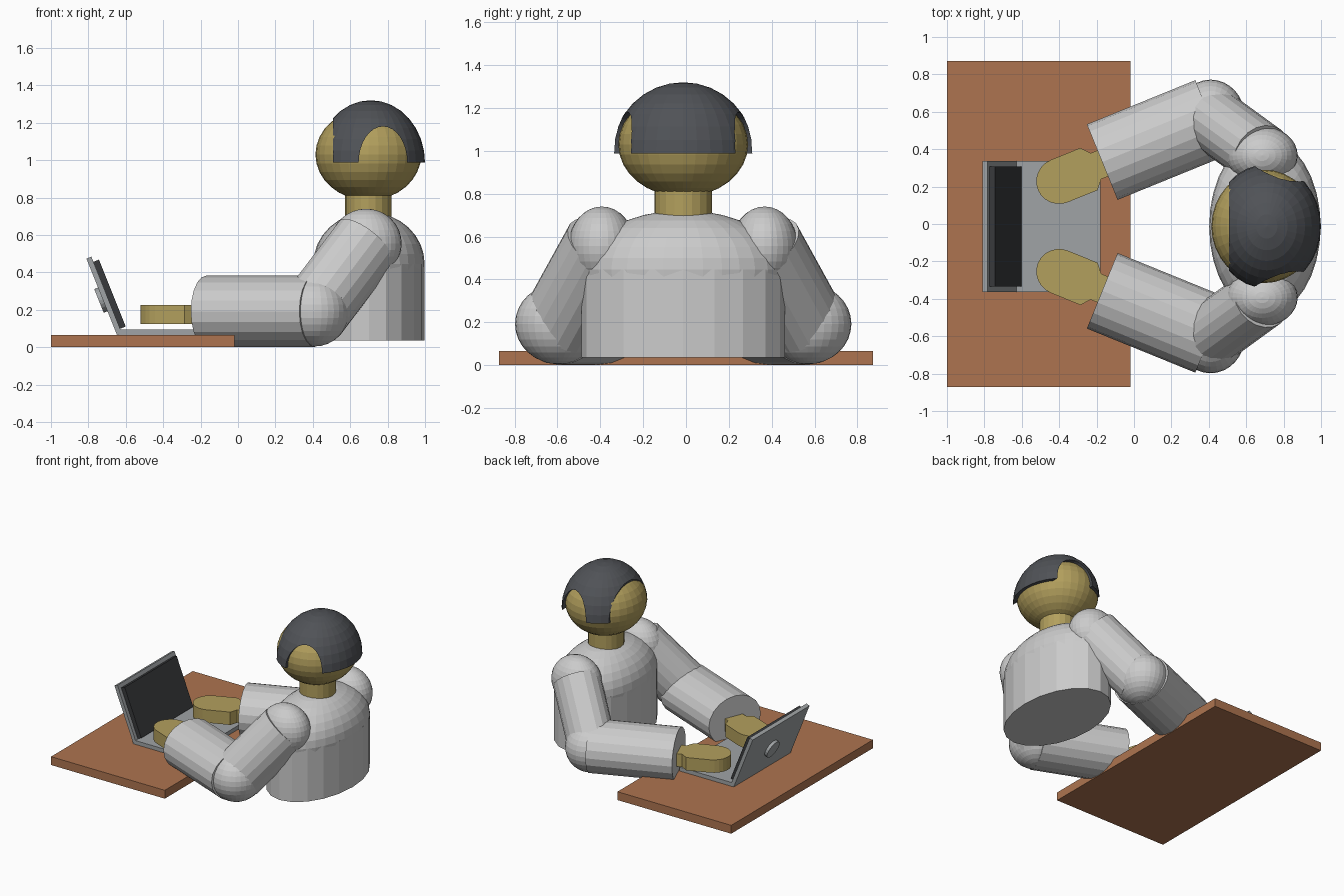
import bpy, bmesh, math
from mathutils import Vector, Matrix

if "Cube" in bpy.data.objects:
    bpy.data.objects.remove(bpy.data.objects["Cube"])

CY = -0.013  # the figure sits slightly off the desk centre line


def material(name, rgb):
    m = bpy.data.materials.new(name)
    m.diffuse_color = (*rgb, 1)
    m.use_nodes = True
    m.node_tree.nodes["Principled BSDF"].inputs["Base Color"].default_value = m.diffuse_color
    return m


WOOD = material("wood", (0.42, 0.175, 0.08))
SKIN = material("skin", (0.45, 0.35, 0.11))
HAIR = material("dark_hair", (0.08, 0.085, 0.095))
CASE = material("case_grey", (0.35, 0.37, 0.38))
GLASS = material("screen_dark", (0.04, 0.042, 0.045))


def finish(bm, name, mat=None):
    bmesh.ops.recalc_face_normals(bm, faces=bm.faces)
    me = bpy.data.meshes.new(name)
    bm.to_mesh(me)
    bm.free()
    ob = bpy.data.objects.new(name, me)
    bpy.context.collection.objects.link(ob)
    if mat:
        me.materials.append(mat)
    return ob


def frame(origin, u, v, w):
    m = Matrix((u, v, w)).transposed().to_4x4()
    m.translation = Vector(origin)
    return m


def box(name, lo, hi, mat=None, mtx=Matrix()):
    lo, hi = Vector(lo), Vector(hi)
    bm = bmesh.new()
    bmesh.ops.create_cube(bm, size=1, matrix=mtx @ Matrix.Translation((lo + hi) / 2)
                          @ Matrix.Diagonal((*(hi - lo), 1)))
    return finish(bm, name, mat)


def ball(name, c, r, mat=None):
    bm = bmesh.new()
    bmesh.ops.create_uvsphere(bm, u_segments=32, v_segments=16, radius=1,
                              matrix=Matrix.Translation(c) @ Matrix.Diagonal((*r, 1)))
    return finish(bm, name, mat)


def tube(name, a, b, r_side, r_up, mat=None, sides=20):
    """Elliptical cylinder from a to b."""
    a, b = Vector(a), Vector(b)
    w = (b - a).normalized()
    side = w.cross(Vector((0, 0, 1)))
    side = side.normalized() if side.length > 1e-4 else Vector((0, 1, 0))
    up = side.cross(w)
    bm = bmesh.new()
    bmesh.ops.create_cone(bm, cap_ends=True, segments=sides, radius1=1, radius2=1,
                          depth=(b - a).length,
                          matrix=frame((a + b) / 2, side, up, w) @ Matrix.Diagonal((r_side, r_up, 1, 1)))
    return finish(bm, name, mat)


def cut(ob, cutter):
    mod = ob.modifiers.new("cut", 'BOOLEAN')
    mod.operation = 'DIFFERENCE'
    mod.solver = 'EXACT'
    mod.object = cutter
    cutter.hide_render = True
    bpy.context.view_layer.objects.active = ob
    bpy.ops.object.modifier_apply(modifier=mod.name)
    bpy.data.objects.remove(cutter)


# Desk
box("desk", (-1, -0.872, 0), (-0.02, 0.872, 0.065), WOOD)

# Laptop: base, tilted lid, screen and round plate on the lid back
box("laptop_base", (-0.64, CY - 0.35, 0.065), (-0.18, CY + 0.35, 0.095), CASE)
up = Vector((-0.371, 0, 0.929)).normalized()
out = Vector((up.z, 0, -up.x))
lid = frame((-0.647, CY, 0.065), out, Vector((0, 1, 0)), up)
box("laptop_lid", (0, -0.35, 0), (0.028, 0.35, 0.44), CASE, lid)
box("laptop_screen", (0.028, -0.32, 0.025), (0.06, 0.32, 0.41), GLASS, lid)
tube("lid_plate", lid @ Vector((-0.022, 0, 0.205)), lid @ Vector((0.01, 0, 0.205)), 0.07, 0.068, CASE)

# Torso with domed shoulders, neck, head
tube("torso", (0.7, CY, 0.035), (0.7, CY, 0.445), 0.475, 0.298)
ball("shoulder_dome", (0.7, CY, 0.445), (0.298, 0.475, 0.277))
tube("neck", (0.697, CY, 0.62), (0.697, CY, 0.9), 0.135, 0.125, SKIN)
ball("head", (0.697, CY, 1.03), (0.283, 0.303, 0.245), SKIN)

# Hair: a shell cut open at the face, the neckline and both ears
HC = (0.71, CY, 0.985)
hair = ball("hair", HC, (0.29, 0.332, 0.335), HAIR)
cut(hair, ball("hair_hollow", HC, (0.262, 0.302, 0.305)))
cut(hair, box("neckline_cut", (0, -1, 0), (1.5, 1, 0.988)))
cut(hair, box("face_cut", (0, -1, 0.5), (0.508, 1, 2)))
cut(hair, tube("ear_cut", (0.775, -1, 0.985), (0.775, 1, 0.985), 0.13, 0.195, sides=32))


def hand(name, s):
    """Flat mitten outline with a narrow wrist, extruded upwards."""
    pts = [(0.125 * math.cos(t), 0.122 * math.sin(t))
           for t in (math.radians(90 + 180 * i / 12) for i in range(13))]
    pts += [(0.17, -0.122), (0.21, -0.075), (0.32, -0.075),
            (0.32, 0.075), (0.21, 0.075), (0.17, 0.122)]
    d = Vector((0.927, 0.378 * s, 0)).normalized()
    m = frame((-0.398, CY + 0.243 * s, 0.125), d, Vector((-d.y, d.x, 0)), Vector((0, 0, 1)))
    bm = bmesh.new()
    f = bm.faces.new([bm.verts.new(m @ Vector((x, y, 0))) for x, y in pts])
    ext = bmesh.ops.extrude_face_region(bm, geom=[f])
    bmesh.ops.translate(bm, vec=(0, 0, 0.1),
                        verts=[v for v in ext["geom"] if isinstance(v, bmesh.types.BMVert)])
    return finish(bm, name, SKIN)


# Arms, one per side
for s, side in ((1, "left"), (-1, "right")):
    shoulder = Vector((0.685, CY + 0.38 * s, 0.555))
    elbow = Vector((0.41, CY + 0.58 * s, 0.192))
    wrist = Vector((-0.17, CY + 0.344 * s, 0.192))
    tube(f"upper_arm_{side}", shoulder, elbow, 0.17, 0.192)
    ball(f"shoulder_{side}", shoulder, (0.19, 0.155, 0.185))
    ball(f"elbow_{side}", elbow, (0.185, 0.205, 0.188))
    tube(f"forearm_{side}", elbow, wrist, 0.218, 0.19)
    hand(f"hand_{side}", s)
